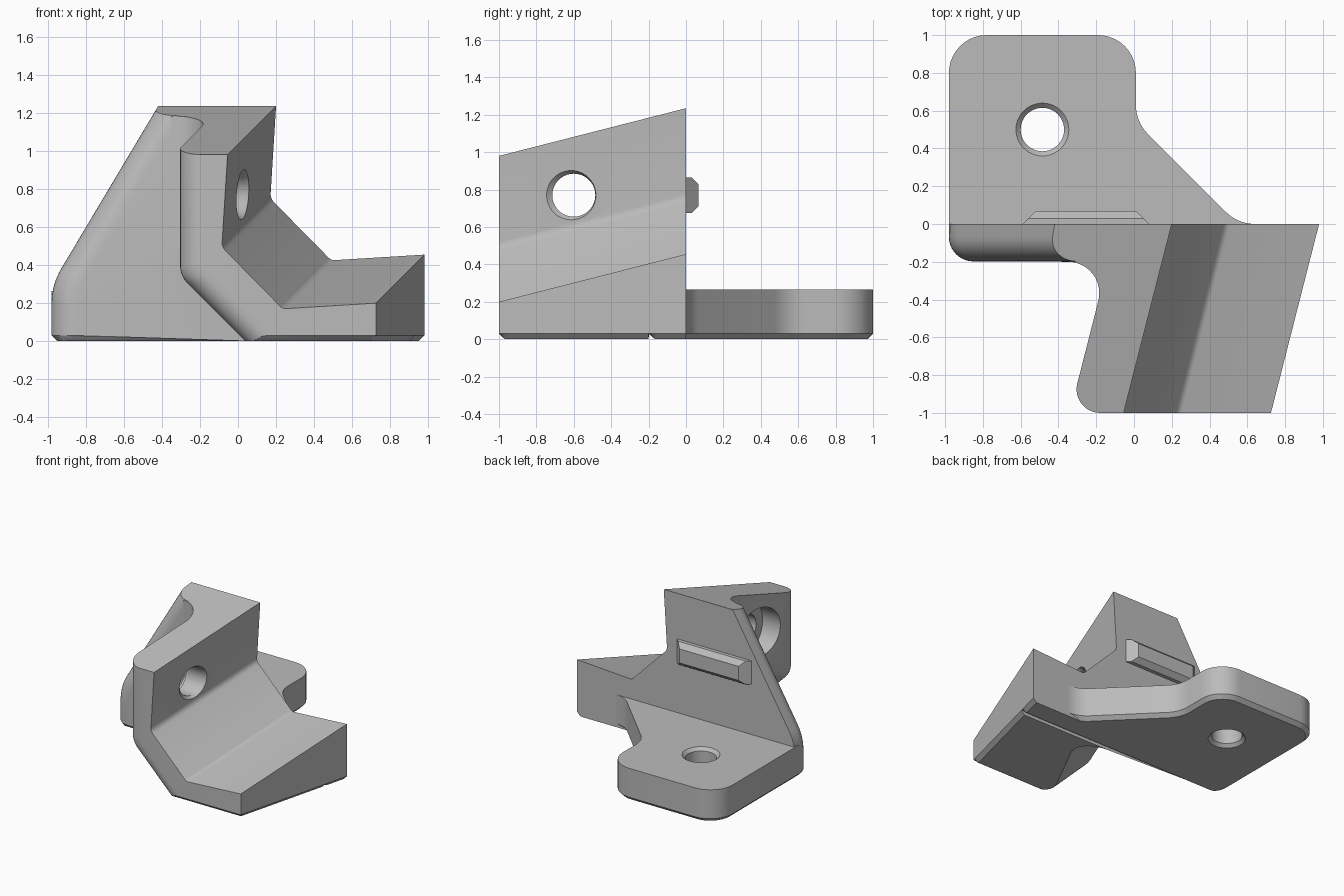
import bpy, bmesh, math
from mathutils import Vector

if "Cube" in bpy.data.objects:
    bpy.data.objects.remove(bpy.data.objects["Cube"])

grey = bpy.data.materials.new("plain grey")
grey.use_nodes = True
colour = (0.5, 0.5, 0.5, 1)
grey.diffuse_color = colour
grey.node_tree.nodes["Principled BSDF"].inputs["Base Color"].default_value = colour

SHEAR = 0.255      # slant of the bracket arm in x and z per unit of y
CH = 0.03          # chamfer under the part


def loft(name, rings):
    """Closed skin through rings with equal point counts."""
    bm = bmesh.new()
    loops = [[bm.verts.new(p) for p in ring] for ring in rings]
    n = len(loops[0])
    for a, b in zip(loops, loops[1:]):
        for i in range(n):
            j = (i + 1) % n
            bm.faces.new((a[i], a[j], b[j], b[i]))
    bm.faces.new(loops[0])
    bm.faces.new(loops[-1])
    bmesh.ops.recalc_face_normals(bm, faces=bm.faces)
    mesh = bpy.data.meshes.new(name)
    bm.to_mesh(mesh)
    bm.free()
    obj = bpy.data.objects.new(name, mesh)
    bpy.context.collection.objects.link(obj)
    mesh.materials.append(grey)
    return obj


def arc(prev, corner, nxt, r, n):
    """Points of a rounded 2D corner."""
    p, c, q = Vector(prev), Vector(corner), Vector(nxt)
    u, v = (p - c).normalized(), (q - c).normalized()
    half = u.angle(v) / 2
    centre = c + (u + v).normalized() * r / math.sin(half)
    start = c + u * r / math.tan(half) - centre
    end = c + v * r / math.tan(half) - centre
    sweep = start.angle(end)
    pts = []
    for i in range(n + 1):
        t = i / n
        pts.append(centre + (start * math.sin((1 - t) * sweep)
                             + end * math.sin(t * sweep)) / math.sin(sweep))
    return pts


def select(obj):
    bpy.ops.object.select_all(action='DESELECT')
    obj.select_set(True)
    bpy.context.view_layer.objects.active = obj


def cut(obj, cutter):
    select(obj)
    mod = obj.modifiers.new("hole", 'BOOLEAN')
    mod.operation = 'DIFFERENCE'
    mod.solver = 'EXACT'
    mod.object = cutter
    bpy.ops.object.modifier_apply(modifier=mod.name)
    bpy.data.objects.remove(cutter)


def circle(r, n=48):
    return [(r * math.cos(math.tau * i / n), r * math.sin(math.tau * i / n))
            for i in range(n)]


# Bracket: cross-sections in xz, stacked along y
def section(y, corner, n1, n2, inset, radius, bottom, foot):
    n1, n2 = Vector(n1).normalized(), Vector(n2).normalized()
    c = Vector(corner) - (n1 + n2) * inset / (1 + n1.dot(n2))
    up, down = Vector((-n1.y, n1.x)), Vector((n2.y, -n2.x))
    up = up if up.y > 0 else -up
    down = down if down.y < 0 else -down
    s = SHEAR * y
    top = c + up * (1.235 + s - c.y) / up.y
    low = c + down * (foot[1] - c.y) / down.y
    pts = [top] + arc(top, c, low, radius, 8)
    pts += [low, Vector((low.x + foot[0], bottom))]
    # seat side of the arm
    xr = 0.98 + s
    pts += [(xr - CH, bottom), (xr, CH), (xr, 0.455 + s)]
    a, k1, k2, b = [(x + s, z + s) for x, z in
                    ((0.98, 0.455), (0.49, 0.425), (0.17, 0.75), (0.2, 1.235))]
    pts += arc(a, k1, k2, 0.04, 4) + arc(k1, k2, b, 0.06, 4) + [b]
    return [(p[0], y, p[1]) for p in pts]


def arm_x(y):
    return -0.085 + SHEAR * y


rings = []
front, inner = (arm_x(-1), -1), (arm_x(-0.2), -0.2)
plan = arc((0.3, -1), front, inner, 0.125, 12) + arc(front, inner, (-0.8, -0.2), 0.166, 12)
for x, y in plan:
    bottom = max(0, CH - (y + 1))
    rings.append(section(y, (arm_x(y), 0.565 + SHEAR * y), (-1, 0), (-1, -1),
                         x - arm_x(y), 0.13, bottom, (0.01, bottom)))
wall = arc((0, -0.198), (-0.98, -0.198), (-0.98, 0), 0.13, 10) + [Vector((-0.98, 0))]
for x, y in wall:
    rings.append(section(y, (-0.98, 0.296), (-0.859, 0.512), (-1, 0),
                         x + 0.98, 0.36, max(0, CH - (y + 0.198)), (CH, CH)))
bracket = loft("bracket", rings)


# Screw hole through the arm, with rim chamfer and a wide recess behind
def face_x(y, z):
    return 0.123 + 0.239 * y + 0.062 * z


def rim(off, yc, r):
    return [(face_x(yc + a, 0.77 + b) + off, yc + a, 0.77 + b) for a, b in circle(r)]


def straight(x, r):
    return [(x, -0.6 + a, 0.77 + b) for a, b in circle(r)]


cut(bracket, loft("screw_cutter", [straight(-0.7, 0.2), straight(-0.13, 0.2),
                                   straight(-0.129, 0.115), rim(-0.025, -0.6, 0.115),
                                   rim(0.005, -0.616, 0.135)]))


# Base plate
def outline(e, z):
    p = [(-0.98 + e, -0.05), (-0.98 + e, 1 - e), (0.01 - e, 1 - e),
         (0.01 - e, 0.54 - 0.414 * e), (0.55 - 0.414 * e, -e), (0.68, -e), (0.68, -0.05)]
    pts = [p[0]]
    for i, r in ((1, 0.2 - e), (2, 0.2 - e), (3, 0.22 + e), (4, 0.22 + e)):
        pts += arc(p[i - 1], p[i], p[i + 1], r, 10)
    return [(q[0], q[1], z) for q in pts + p[5:]]


plate = loft("base_plate", [outline(CH, 0), outline(0, CH), outline(0, 0.265)])
cut(plate, loft("plate_cutter", [[(-0.485 + a, 0.5 + b, z) for a, b in circle(r)]
                                 for z, r in ((-0.02, 0.16), (0.025, 0.115),
                                              (0.24, 0.115), (0.285, 0.16))]))

# Locating key on the back
key = loft("locating_key", [[(x0, y, z0), (x1, y, z0), (x1, y, z1), (x0, y, z1)]
                            for y, x0, x1, z0, z1 in ((-0.02, -0.59, 0.08, 0.675, 0.865),
                                                      (0, -0.59, 0.08, 0.675, 0.865),
                                                      (0.03, -0.56, 0.05, 0.675, 0.865),
                                                      (0.068, -0.52, 0.012, 0.713, 0.827))])

for part in (bracket, plate, key):
    select(part)
    bpy.ops.object.shade_smooth_by_angle(angle=math.radians(25))
